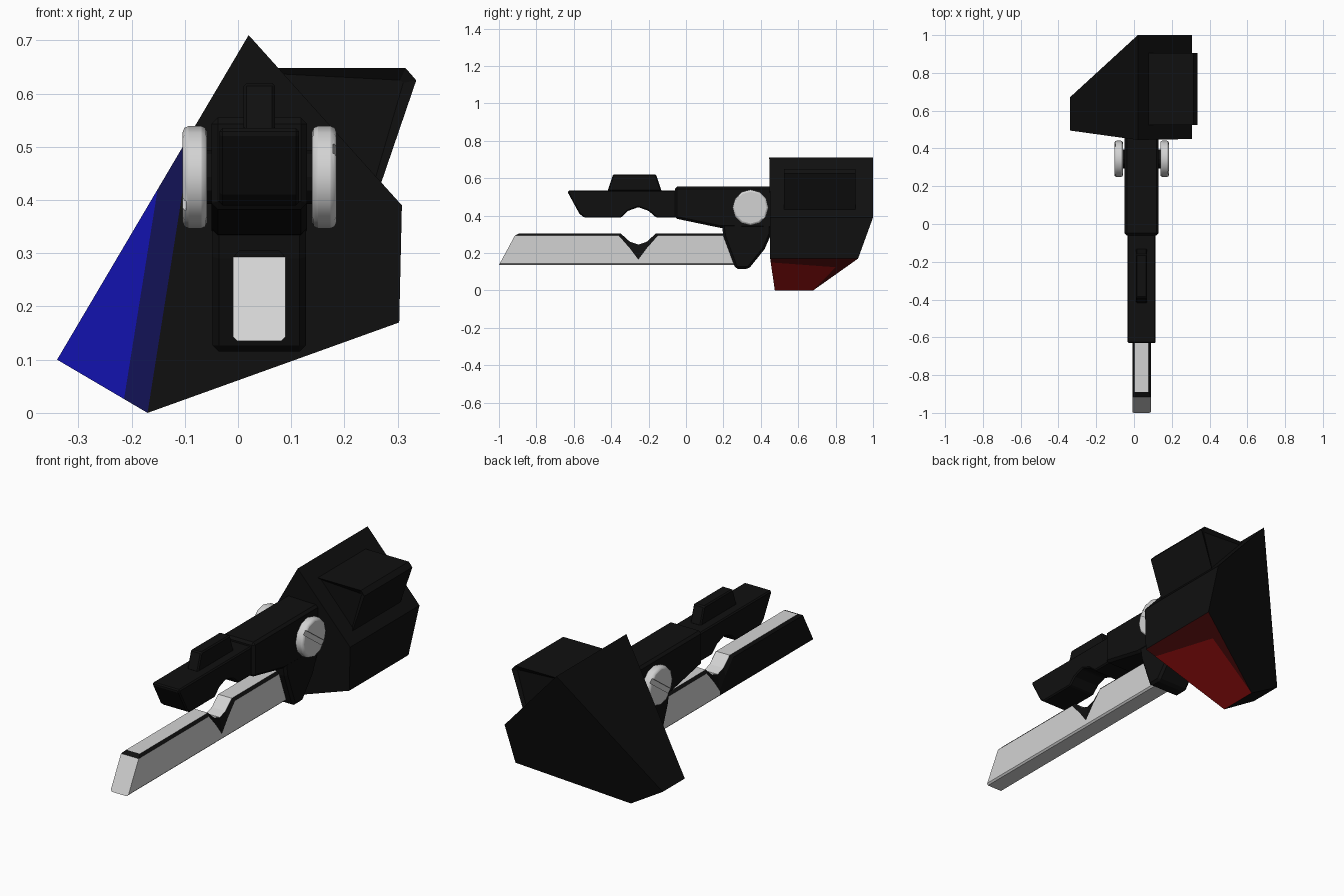
import bpy, bmesh, math
from mathutils import Vector

if "Cube" in bpy.data.objects:
    bpy.data.objects.remove(bpy.data.objects["Cube"])


def material(name, rgb):
    m = bpy.data.materials.new(name)
    m.diffuse_color = (*rgb, 1)
    m.use_nodes = True
    m.node_tree.nodes["Principled BSDF"].inputs["Base Color"].default_value = m.diffuse_color
    return m


BLACK = material("black", (0.005, 0.005, 0.005))
GREY = material("light grey", (0.65, 0.65, 0.65))
BLUE = material("blue", (0.006, 0.006, 0.42))
DARK_BLUE = material("dark blue", (0.006, 0.006, 0.09))
RED = material("red", (0.45, 0.008, 0.008))
DARK_RED = material("dark red", (0.12, 0.006, 0.006))
CX = 0.04  # centre line of the arm, barrel and blade


def finish(name, bm, mats):
    bmesh.ops.recalc_face_normals(bm, faces=bm.faces)
    me = bpy.data.meshes.new(name)
    bm.to_mesh(me)
    bm.free()
    for m in mats:
        me.materials.append(m)
    ob = bpy.data.objects.new(name, me)
    bpy.context.collection.objects.link(ob)
    return ob


def prism(name, profile, half, mat, bevel=0.0):
    """Side profile (y, z) extruded across x about the centre line."""
    bm = bmesh.new()
    a = [bm.verts.new((CX - half, y, z)) for y, z in profile]
    b = [bm.verts.new((CX + half, y, z)) for y, z in profile]
    bm.faces.new(a)
    bm.faces.new(b)
    for i in range(len(a)):
        j = (i + 1) % len(a)
        bm.faces.new((a[i], a[j], b[j], b[i]))
    ob = finish(name, bm, [mat])
    if bevel:
        mod = ob.modifiers.new("bevel", 'BEVEL')
        mod.width = bevel
        mod.segments = 1
    return ob


# Rear body: tapered five-sided block with coloured front corner and underside
ring = [(0.02, 0.71), (0.308, 0.39), (0.303, 0.17), (-0.17, 0.0), (-0.34, 0.10)]
front_y = [0.445, 0.45, 0.45, 0.475, 0.495]
back_y = [1.0, 1.0, 0.92, 0.68, 0.67]
bm = bmesh.new()
F = [bm.verts.new((x, y, z)) for (x, z), y in zip(ring, front_y)]
B = [bm.verts.new((x, y, z)) for (x, z), y in zip(ring, back_y)]


def between(p, q, t):
    return bm.verts.new(p.co.lerp(q.co, t))


a = between(F[4], F[0], 0.525)
b = between(F[4], F[0], 0.705)
c = between(F[4], F[3], 0.74)
p = between(F[2], F[3], 0.12)
q = bm.verts.new((0.175, 0.80, 0.124))
for verts, idx in [
    ((F[4], a, c), 1), ((c, a, b, F[3]), 2),
    ((b, F[0], F[1], F[2], p, F[3]), 0),
    ((p, F[3], B[3], q), 3), ((F[2], p, q, B[3], B[2]), 4),
    ((F[4], a, b, F[0], B[0], B[4]), 0),
    ((F[3], c, F[4], B[4], B[3]), 0),
    ((F[0], F[1], B[1], B[0]), 0), ((F[1], F[2], B[2], B[1]), 0),
    (tuple(B), 0),
]:
    bm.faces.new(verts).material_index = idx
finish("rear_body", bm, [BLACK, BLUE, DARK_BLUE, RED, DARK_RED])

# Side box on the sloping upper face, with recessed end panels
bm = bmesh.new()
sec = [(0.05, 0.648), (0.315, 0.648), (0.335, 0.625), (0.258, 0.40)]
f = [bm.verts.new((x, 0.525, z)) for x, z in sec]
k = [bm.verts.new((x, 0.905, z)) for x, z in sec]
ends = [bm.faces.new(f), bm.faces.new(k)]
for i in range(4):
    j = (i + 1) % 4
    bm.faces.new((f[i], f[j], k[j], k[i]))
bmesh.ops.recalc_face_normals(bm, faces=bm.faces)
bmesh.ops.inset_individual(bm, faces=ends, thickness=0.025, depth=-0.012)
finish("side_box", bm, [BLACK])

# Arm, lower grip, barrel and sight
prism("arm", [(-0.06, 0.555), (0.47, 0.555), (0.47, 0.33), (0.18, 0.335),
              (-0.06, 0.385)], 0.09, BLACK, 0.012)
prism("blade_holder", [(0.19, 0.36), (0.20, 0.29), (0.265, 0.115), (0.335, 0.115),
                       (0.42, 0.22), (0.455, 0.30), (0.455, 0.36)], 0.088, BLACK, 0.012)
prism("barrel", [(-0.63, 0.535), (0.0, 0.535), (0.0, 0.39), (-0.16, 0.39), (-0.20, 0.425),
                 (-0.255, 0.445), (-0.31, 0.425), (-0.345, 0.39), (-0.545, 0.39),
                 (-0.57, 0.41), (-0.63, 0.52)], 0.075, BLACK, 0.006)
prism("sight", [(-0.42, 0.53), (-0.39, 0.62), (-0.16, 0.62), (-0.13, 0.53)],
      0.03, BLACK, 0.006)

# Blade: grey core, black bevel band along the top edges and notch
top = [(-0.89, 0.305), (-0.35, 0.305), (-0.30, 0.26), (-0.255, 0.245),
       (-0.21, 0.26), (-0.16, 0.305), (0.30, 0.305)]
side = [(-0.915, 0.293), (-0.36, 0.293), (-0.30, 0.225), (-0.255, 0.165),
        (-0.21, 0.225), (-0.15, 0.293), (0.30, 0.293)]
bm = bmesh.new()
rows = {}
for s in (-1, 1):
    t = [bm.verts.new((CX + s * 0.038, y, z)) for y, z in top]
    e = [bm.verts.new((CX + s * 0.049, y, z)) for y, z in side]
    lo = [bm.verts.new((CX + s * 0.049, y, 0.143)) for y in (-0.996, -0.255, 0.30)]
    u = [bm.verts.new((CX + s * 0.041, y, 0.135)) for y in (-1.0, -0.255, 0.30)]
    rows[s] = (t, e, lo, u)
    for i in range(6):
        bm.faces.new((e[i], e[i + 1], t[i + 1], t[i])).material_index = 1
    fore = bm.faces.new([lo[0], lo[1]] + e[3::-1])
    fore.material_index = 1 if s < 0 else 0
    bm.faces.new([lo[1], lo[2]] + e[:2:-1])
    for i in range(2):
        bm.faces.new((lo[i], lo[i + 1], u[i + 1], u[i]))
L, R = rows[-1], rows[1]
for i in range(6):
    bm.faces.new((L[0][i], L[0][i + 1], R[0][i + 1], R[0][i]))
for i in range(2):
    bm.faces.new((L[3][i], L[3][i + 1], R[3][i + 1], R[3][i]))
bm.faces.new((L[1][0], R[1][0], R[0][0], L[0][0])).material_index = 1
bm.faces.new((L[1][0], L[2][0], L[3][0], R[3][0], R[2][0], R[1][0]))
bm.faces.new((L[0][-1], L[1][-1], L[2][-1], L[3][-1],
              R[3][-1], R[2][-1], R[1][-1], R[0][-1]))
finish("blade", bm, [GREY, BLACK])

# Slotted round caps either side of the arm, on a short axle
for label, x, s in (("left", -0.081, -1), ("right", 0.162, 1)):
    bpy.ops.mesh.primitive_cylinder_add(vertices=12, radius=0.096, depth=0.046,
                                        location=(x, 0.345, 0.443),
                                        rotation=(0, math.pi / 2, 0))
    cap = bpy.context.object
    cap.name = label + "_cap"
    cap.data.materials.append(GREY)
    bpy.ops.object.shade_smooth_by_angle(angle=math.radians(35))
    mod = cap.modifiers.new("bevel", 'BEVEL')
    mod.width = 0.011
    mod.segments = 2
    bpy.ops.mesh.primitive_cube_add(size=1, location=(x + s * 0.023, 0.345, 0.443),
                                    rotation=(-s * math.radians(36), 0, 0))
    cut = bpy.context.object
    cut.name = label + "_slot_cutter"
    cut.scale = (0.012, 0.3, 0.024)
    cut.hide_render = True
    cut.display_type = 'WIRE'
    mod = cap.modifiers.new("slot", 'BOOLEAN')
    mod.operation = 'DIFFERENCE'
    mod.object = cut

bpy.ops.mesh.primitive_cylinder_add(vertices=12, radius=0.05, depth=0.23,
                                    location=(CX, 0.345, 0.443),
                                    rotation=(0, math.pi / 2, 0))
bpy.context.object.name = "axle"
bpy.context.object.data.materials.append(BLACK)
